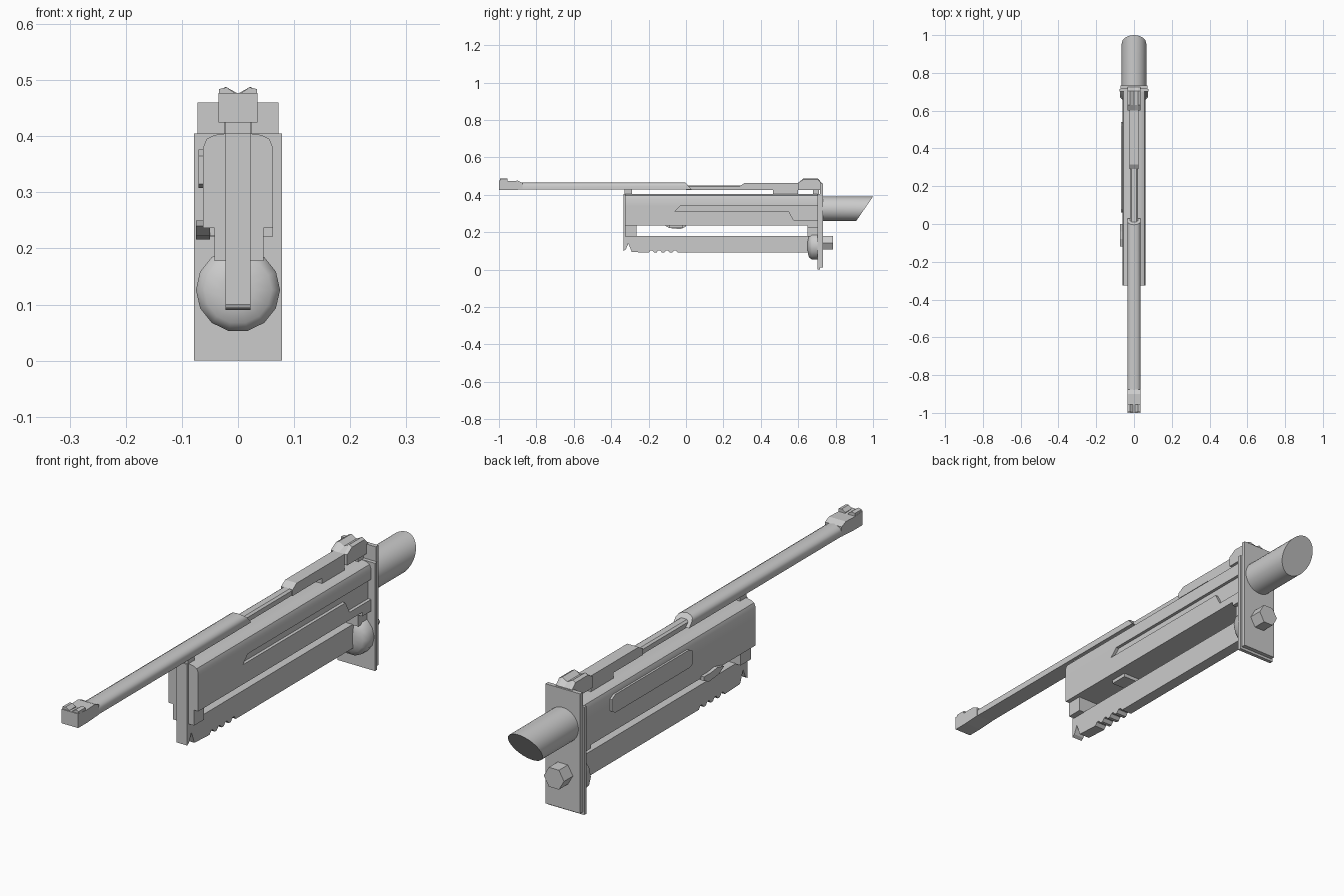
import bpy, bmesh, math

if "Cube" in bpy.data.objects:
    bpy.data.objects.remove(bpy.data.objects["Cube"])


def finish(name, bm, smooth=35):
    bmesh.ops.recalc_face_normals(bm, faces=bm.faces)
    me = bpy.data.meshes.new(name)
    bm.to_mesh(me)
    bm.free()
    ob = bpy.data.objects.new(name, me)
    bpy.context.collection.objects.link(ob)
    bpy.ops.object.select_all(action='DESELECT')
    ob.select_set(True)
    bpy.context.view_layer.objects.active = ob
    if smooth:
        bpy.ops.object.shade_smooth_by_angle(angle=math.radians(smooth))
    return ob


def loft(name, rings, smooth=35):
    """Skin a list of equal-length point rings and cap both ends."""
    bm = bmesh.new()
    vs = [[bm.verts.new(p) for p in r] for r in rings]
    n = len(vs[0])
    for a, b in zip(vs, vs[1:]):
        for i in range(n):
            j = (i + 1) % n
            bm.faces.new((a[i], a[j], b[j], b[i]))
    bm.faces.new(vs[0])
    bm.faces.new(vs[-1])
    return finish(name, bm, smooth)


def along_y(name, xz, y0, y1, smooth=35):
    return loft(name, [[(x, y, z) for x, z in xz] for y in (y0, y1)], smooth)


def along_x(name, yz, x0, x1):
    return loft(name, [[(x, y, z) for y, z in yz] for x in (x0, x1)], 0)


def box(name, x0, x1, y0, y1, z0, z1):
    return along_y(name, [(x0, z0), (x1, z0), (x1, z1), (x0, z1)], y0, y1, 0)


def circle(r, zc, n, y, slope=0.0, turn=0.0):
    pts = []
    for i in range(n):
        a = 2 * math.pi * i / n + turn
        pts.append((r * math.cos(a), y + slope * r * math.sin(a), zc + r * math.sin(a)))
    return pts


# Rear mounting plates
box("mount_plate_front", -.078, .078, .702, .716, 0, .405)
box("mount_plate_back", -.072, .072, .716, .732, .01, .46)

# Slanted tube, hex bolt and domed boss
loft("slanted_tube", [circle(.065, .325, 32, .73), circle(.065, .325, 32, .955, .69)])
loft("hex_bolt", [circle(.042, .143, 6, .73), circle(.042, .143, 6, .785)], 0)
loft("round_boss", [circle(.075, .126, 14, .705), circle(.075, .126, 14, .672),
                    circle(.06, .126, 14, .657), circle(.03, .126, 14, .65)], 50)

# Main body with side groove on the right
along_y("body_core", [(-.062, .236), (.05, .236), (.05, .34), (.062, .34), (.062, .38),
                      (.056, .395), (.042, .402), (.02, .405), (-.02, .405),
                      (-.042, .402), (-.056, .395), (-.062, .38)], -.325, .705)
along_x("body_right_side", [(-.325, .236), (-.325, .34), (-.03, .34), (-.06, .31), (.55, .31),
                            (.575, .265), (.705, .265), (.705, .236)], .04, .062)

# Raised panel, lever and catch on the left
along_x("left_panel", [(.06, .315), (.08, .308), (.52, .308), (.54, .32), (.54, .365),
                       (.52, .376), (.08, .376), (.06, .365)], -.07, -.05)
along_x("left_lever", [(-.12, .24), (-.09, .222), (-.03, .216), (0, .23), (0, .245),
                       (-.04, .245), (-.08, .25)], -.075, -.05)
box("lever_root", -.06, .03, -.09, -.02, .222, .24)

# Blocks joining body and lower rail
box("rear_block", -.06, .062, .65, .704, .221, .24)
box("rear_neck", -.042, .045, .65, .704, .178, .222)
box("front_neck", -.042, .045, -.325, -.265, .178, .24)

# Lower rail with front upright and grip notches
rail = [(-.333, .405), (-.333, .1), (-.322, .108), (-.308, .14), (-.29, .094), (-.205, .09)]
for i in range(4):
    y = -.2 + i * .042
    rail += [(y, .09), (y + .01, .102), (y + .02, .102), (y + .03, .09)]
rail += [(.68, .09), (.68, .18), (-.315, .18), (-.315, .405)]
along_x("lower_rail", rail, -.022, .022)

# Long upper barrel, rounded on top, with bevelled rear end
half = [(.034, .428), (.034, .448), (.029, .457), (.018, .463), (0, .466)]
section = half + [(-x, z) for x, z in half[-2::-1]]
loft("upper_barrel", [[(x, -.99, z) for x, z in section],
                      [(x, .03 - (z - .428) * .9, z) for x, z in section]])

# Barrel head with stepped top and twin ears
along_x("barrel_head", [(-1, .424), (-1, .477), (-.95, .473), (-.9, .475), (-.875, .464),
                        (-.875, .428), (-.94, .424)], -.035, .035)
for s, tag in ((-1, "left"), (1, "right")):
    along_y("head_ear_" + tag, [(s * .034, .47), (s * .034, .484), (s * .02, .487),
                                (s * .006, .477), (s * .006, .47)], -.995, -.955, 0)

# Rear top rail and its supports
half = [(.02, .425), (.02, .443), (.012, .449)]
along_y("thin_rail", half + [(-x, z) for x, z in half[::-1]], 0, .32)
along_x("raised_rail", [(.29, .425), (.29, .448), (.315, .464), (.61, .464), (.61, .425)],
        -.024, .024)
box("rear_rail_support", -.024, .024, .465, .6, .4, .428)
box("front_rail_support", -.022, .022, -.328, -.29, .395, .43)

# Rear sight block with V notch
sight = [(-.034, .424), (.034, .424), (.034, .482), (.022, .488), (0, .476),
         (-.022, .488), (-.034, .482)]
loft("rear_sight", [[(x, y, min(z, top)) for x, z in sight]
                    for y, top in ((.6, .464), (.63, .49), (.705, .49), (.725, .462))], 0)
box("sight_foot", -.024, .024, .68, .71, .4, .43)
